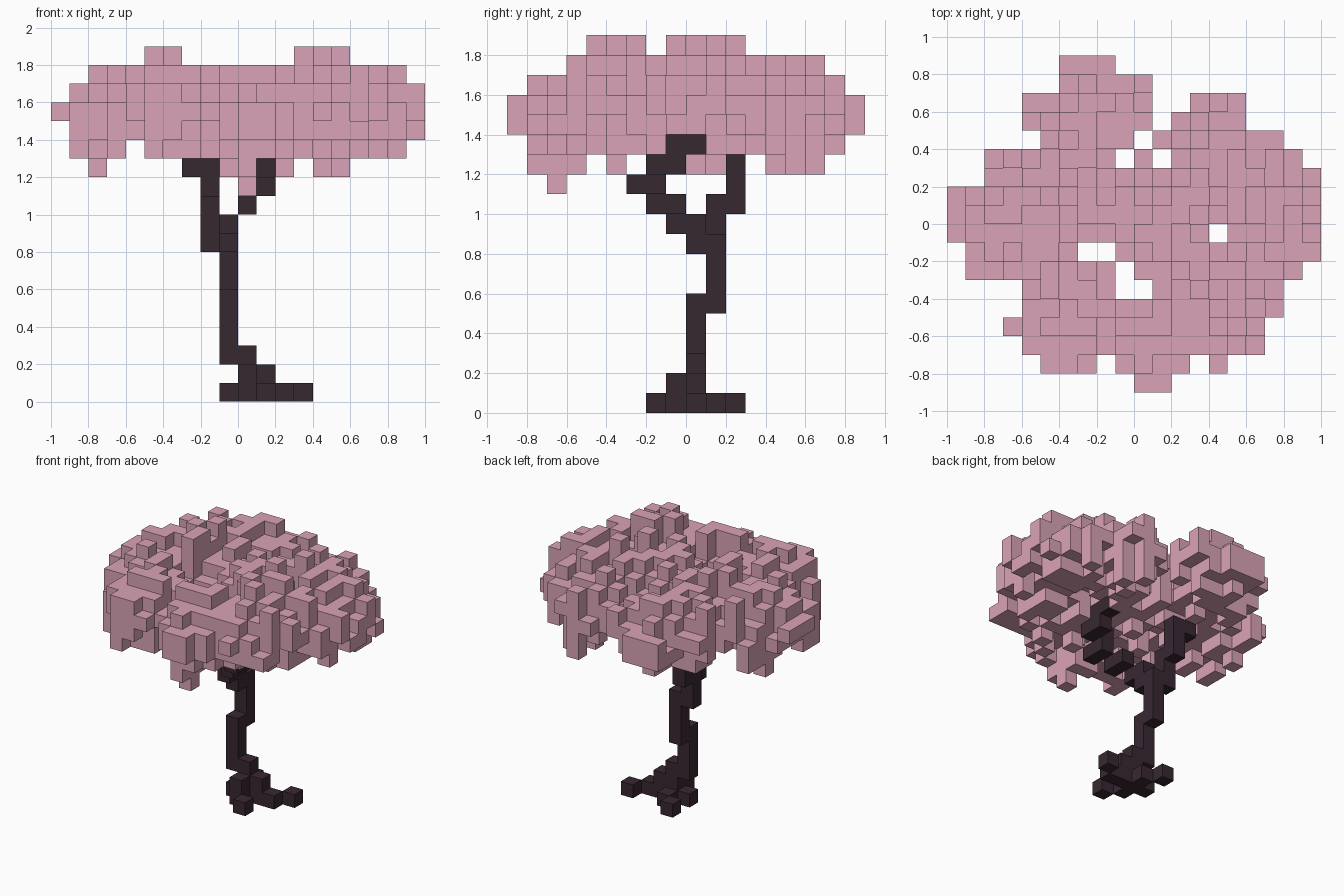
import bpy, bmesh, random
from mathutils import Vector

random.seed(11)
CELL = 0.1

cube = bpy.data.objects.get("Cube")
if cube:
    bpy.data.objects.remove(cube, do_unlink=True)


def make_material(name, color):
    mat = bpy.data.materials.new(name)
    mat.use_nodes = True
    mat.diffuse_color = color
    mat.node_tree.nodes["Principled BSDF"].inputs["Base Color"].default_value = color
    return mat


bark = make_material("dark bark", (0.039, 0.021, 0.031, 1))
blossom = make_material("pink blossom", (0.70, 0.37, 0.473, 1))


def voxel_object(name, cells, mat):
    """Skin a set of grid cells with only the exposed square faces."""
    bm = bmesh.new()
    verts = {}

    def vert(p):
        key = tuple(round(c) for c in p)
        if key not in verts:
            verts[key] = bm.verts.new(Vector(key) * CELL)
        return verts[key]

    for cell in sorted(cells):
        base = Vector(cell)
        for axis in range(3):
            u, v = Vector(), Vector()
            u[(axis + 1) % 3] = v[(axis + 2) % 3] = 1
            for side in (0, 1):
                neighbour = list(cell)
                neighbour[axis] += 2 * side - 1
                if tuple(neighbour) in cells:
                    continue
                o = base.copy()
                o[axis] += side
                quad = [o, o + u, o + u + v, o + v]
                bm.faces.new([vert(p) for p in (quad if side else quad[::-1])])
    mesh = bpy.data.meshes.new(name)
    bm.to_mesh(mesh)
    bm.free()
    mesh.materials.append(mat)
    obj = bpy.data.objects.new(name, mesh)
    bpy.context.collection.objects.link(obj)
    return obj


def column(x, y, z0, z1):
    return {(x, y, z) for z in range(z0, z1)}


# Roots spreading over the ground
roots = {(x, y, 0) for x, y in ((-1, 0), (0, 0), (0, -1), (1, -2), (1, 0), (2, 0),
                                (3, 1), (0, 1), (-1, 2))}
roots |= {(0, 0, 1), (0, -1, 1), (1, 0, 1), (0, 0, 2)}

# Crooked trunk
trunk = column(-1, 0, 2, 6) | column(-1, 1, 5, 9) | column(-1, 0, 8, 10)

# Forked branches
branch_left = {(-1, -1, 9), (0, -1, 10), (0, -2, 10), (1, -2, 11), (1, -3, 11),
               (1, -2, 12), (2, -2, 12), (2, -1, 12), (2, -1, 13), (2, 0, 13)}
branch_right = column(-2, 1, 8, 11) | column(-2, 2, 10, 13) | {(-3, 2, 12)}
wood = roots | trunk | branch_left | branch_right

# Canopy outline: x spans for each row of cells, from back to front
ROWS = [[(-4, -1)], [(-4, 1)], [(-6, 1), (3, 6)], [(-6, 1), (2, 6)], [(-5, 0), (1, 8)],
        [(-8, -1), (0, 1), (2, 9)], [(-8, 10)], [(-10, 10)], [(-10, 10)],
        [(-10, 4), (5, 10)], [(-9, -3), (-1, 10)], [(-9, -1), (0, 9)],
        [(-6, -1), (1, 8)], [(-6, 8)], [(-7, 7)], [(-6, 7)],
        [(-5, -2), (-1, 3), (4, 5)], [(0, 2)]]
plan = {(x, 8 - i) for i, spans in enumerate(ROWS) for a, b in spans for x in range(a, b)}
outside = [(x, y) for x in range(-12, 12) for y in range(-12, 12) if (x, y) not in plan]


def reach(level, step, chances):
    """Grow a column from a level, one cell for each chance that succeeds."""
    for chance in chances:
        if random.random() > chance:
            break
        level += step
    return level


# Fill each column, thicker away from the outline, with single cells standing out
canopy = set()
for x, y in sorted(plan):
    depth = min(((x - a) ** 2 + (y - b) ** 2) ** 0.5 for a, b in outside)
    if depth < 1.3:
        start = random.choice((14, 15, 15))
        low, high = reach(start, -1, (0.45, 0.15)), reach(start, 1, (0.4, 0.25))
    elif depth < 2.2:
        low, high = reach(15, -1, (0.9, 0.45)), reach(15, 1, (0.8, 0.25))
    else:
        low, high = reach(15, -1, (0.97, 0.6)), reach(15, 1, (1, 0.5))
    # Keep the rim rounded and the underside open around the branches
    if x == -10:
        low, high = 15, max(high, 15)
    if x in (-10, -9, 9):
        high = min(high, 16)
    if y in (8, -9):
        low, high = 14, 15
    if y in (7, -7, -8):
        high = min(high, 16)
    if x == -6 or (x > 1 and y in (-1, 0)):
        low = max(low, 14)
    canopy |= column(x, y, max(low, 13), high + 1)

# Tufts rising above the crown, filling the rim, and hanging beneath
for x, y in ((-5, 1), (-4, 2), (-4, 0), (-4, -1), (5, -3), (4, -3), (4, -5), (3, -4),
             (3, -1), (4, 1)):
    canopy |= column(x, y, 15, 19)
for x, y in ((-8, 0), (8, 1), (-7, 1), (7, -1), (-3, 6), (1, -6)):
    canopy |= column(x, y, 14, 18)
for x, y in ((-9, -2), (8, 1), (-3, 7), (1, -8)):
    canopy |= column(x, y, 13, 16)
for x, y in ((0, -8), (0, -6), (-8, 1), (-1, -6), (2, -4), (4, 4), (5, 5), (4, 6), (0, 0)):
    canopy |= column(x, y, 12, 15)
canopy |= column(0, -7, 11, 15)
canopy -= wood

voxel_object("roots", roots, bark)
voxel_object("trunk", trunk, bark)
voxel_object("left_branch", branch_left, bark)
voxel_object("right_branch", branch_right, bark)
voxel_object("blossom_canopy", canopy, blossom)
